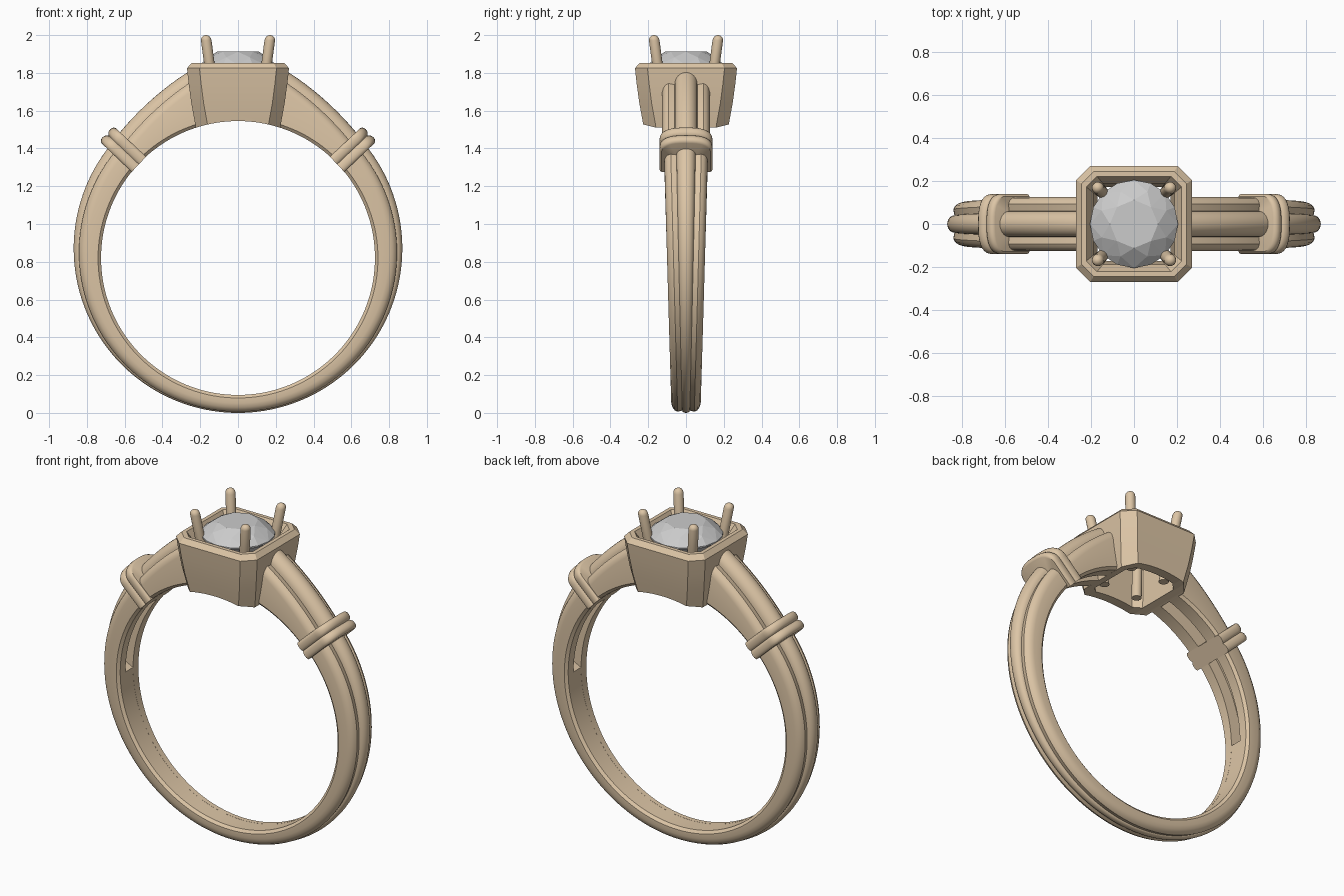
import bpy, bmesh, math
from math import sin, cos, pi, radians, sqrt
from mathutils import Vector

if "Cube" in bpy.data.objects:
    bpy.data.objects.remove(bpy.data.objects["Cube"])

CZ, RIN = 0.82, 0.725          # finger hole centre height and radius

gold = bpy.data.materials.new("gold")
gold.diffuse_color = (0.72, 0.56, 0.38, 1)
gold.use_nodes = True
gold.node_tree.nodes["Principled BSDF"].inputs["Base Color"].default_value = gold.diffuse_color


def finish(name, bm, mat=gold, smooth=35):
    bmesh.ops.recalc_face_normals(bm, faces=bm.faces[:])
    me = bpy.data.meshes.new(name)
    bm.to_mesh(me)
    bm.free()
    if mat:
        me.materials.append(mat)
    if smooth:
        me.shade_smooth()
        me.set_sharp_from_angle(angle=radians(smooth))
    ob = bpy.data.objects.new(name, me)
    bpy.context.collection.objects.link(ob)
    return ob


def loft(name, rings, closed=False, **kw):
    """Skin a list of equal-length point loops; cap the ends unless closed."""
    bm = bmesh.new()
    vs = [[bm.verts.new(p) for p in r] for r in rings]
    n = len(vs[0])
    for i in range(len(vs) if closed else len(vs) - 1):
        a, b = vs[i], vs[(i + 1) % len(vs)]
        for j in range(n):
            k = (j + 1) % n
            bm.faces.new((a[j], a[k], b[k], b[j]))
    if not closed:
        bm.faces.new(vs[0])
        bm.faces.new(vs[-1])
    return finish(name, bm, **kw)


def mirror(ob, x=True, y=False):
    m = ob.modifiers.new("mirror", 'MIRROR')
    m.use_axis = (x, y, False)
    m.use_mirror_merge = False


def both_sides(half):
    """Half outline (y >= 0) to full loop; points on y = 0 are kept once."""
    return half + [(-y, r) for y, r in reversed(half) if y > 1e-6]


def polar(th, y, r, u=0.0):
    return (r * cos(th) - u * sin(th), y, CZ + r * sin(th) + u * cos(th))


def band_section(w, rw, rr, h, d, s=0.036):
    """Three-lobed band profile with an inner slot (half-width s, depth d)."""
    rl = rr - h
    half = [(0, RIN + d), (s, RIN + d), (s, RIN), (w - .014, RIN), (w, RIN + .016),
            (w, rl - .045), (w - .006, rl - .024), (w - .018, rl - .008), (w - .034, rl)]
    for i in range(7):
        a = i / 6 * pi / 2
        half.append((rw * cos(a), rl - .006 + (h + .006) * sin(a)))
    half[-1] = (0, rr)
    return both_sides(half)


# lower band, from one collar round the bottom to the other
rings = []
N = 108
for i in range(N + 1):
    th = radians(45 - 270 * i / N)
    k = (sin(th) + 1) / 1.7
    rr = .05 * sin(th) + sqrt(.87 ** 2 - (.05 * cos(th)) ** 2)
    slot = .07 if sin(th) > .04 else .0005
    sec = band_section(.078 + .038 * k, .02 + .032 * k, rr, .006 + .036 * k, slot)
    rings.append([polar(th, y, r) for y, r in sec])
loft("band", rings)

# shoulders rising to the head
rings = []
for i in range(17):
    th = radians(43 + 32.5 * i / 16)
    t = (math.degrees(th) - 45) / 30
    rr = .91 + .05 * t + .06 * t * t
    rings.append([polar(th, y, r) for y, r in band_section(.126, .06, rr, .055, .09)])
mirror(loft("shoulder", rings))

# double-ridged collars
rings = []
for u, e in [(-.055, .018), (-.05, .008), (-.04, .001), (-.028, 0), (-.014, .003), (-.005, .01),
             (0, .018), (.005, .01), (.014, .003), (.028, 0), (.04, .001), (.05, .008), (.055, .018)]:
    w = .14 - e * .6
    half = [(0, .722), (w, .722)]
    for i in range(11):
        a = i / 10 * pi / 2
        half.append((w * cos(a) ** .75 if i < 10 else 0, .875 + (.085 - e) * sin(a) ** .85))
    rings.append([polar(radians(43.4), y, r, u) for y, r in both_sides(half)])
mirror(loft("collar", rings))

# hollow chamfered-square head: (half width, chamfer start, height)
prof = [(.208, .15, 1.44), (.227, .162, 1.53), (.247, .182, 1.64), (.261, .195, 1.74), (.27, .204, 1.825),
        (.245, .188, 1.853), (.222, .172, 1.853), (.188, .145, 1.79), (.165, .125, 1.44)]
rings = []
for a, c, z in prof:
    rings.append([(a, -c, z), (a, c, z), (c, a, z), (-c, a, z),
                  (-a, c, z), (-a, -c, z), (-c, -a, z), (c, -a, z)])
head = loft("head", rings, closed=True, smooth=14)

# finger-hole cutter for the underside of the head
cut = loft("finger_hole_cutter",
           [[polar(2 * pi * i / 128, y, RIN) for i in range(128)] for y in (-.5, .5)], smooth=0)
cut.hide_render = True
cut.hide_viewport = True
b = head.modifiers.new("finger_hole", 'BOOLEAN')
b.operation, b.solver, b.object = 'DIFFERENCE', 'EXACT', cut

# four prongs with domed tips
rings = []
path = [(.115, 1.56, .028), (.135, 1.72, .028), (.152, 1.85, .028), (.168, 1.972, .028)]
path += [(.169, 1.972 + .028 * sin(a), .028 * cos(a)) for a in (.4, .8, 1.15, 1.45)]
for c, z, r in path:
    rings.append([(c + r * cos(2 * pi * i / 20), c + r * sin(2 * pi * i / 20), z) for i in range(20)])
mirror(loft("prong", rings), True, True)

# round brilliant-cut stone as the hull of its facet corners
bm = bmesh.new()
for n, r, z, off in [(8, .112, 1.912, 0), (8, .163, 1.882, .5), (16, .205, 1.842, 0),
                     (16, .205, 1.834, 0), (8, .1, 1.73, .5), (1, 0, 1.64, 0)]:
    for i in range(n):
        a = 2 * pi * (i + off) / n
        bm.verts.new((r * cos(a), r * sin(a), z))
bmesh.ops.convex_hull(bm, input=bm.verts[:])
finish("stone", bm, mat=None, smooth=0)
